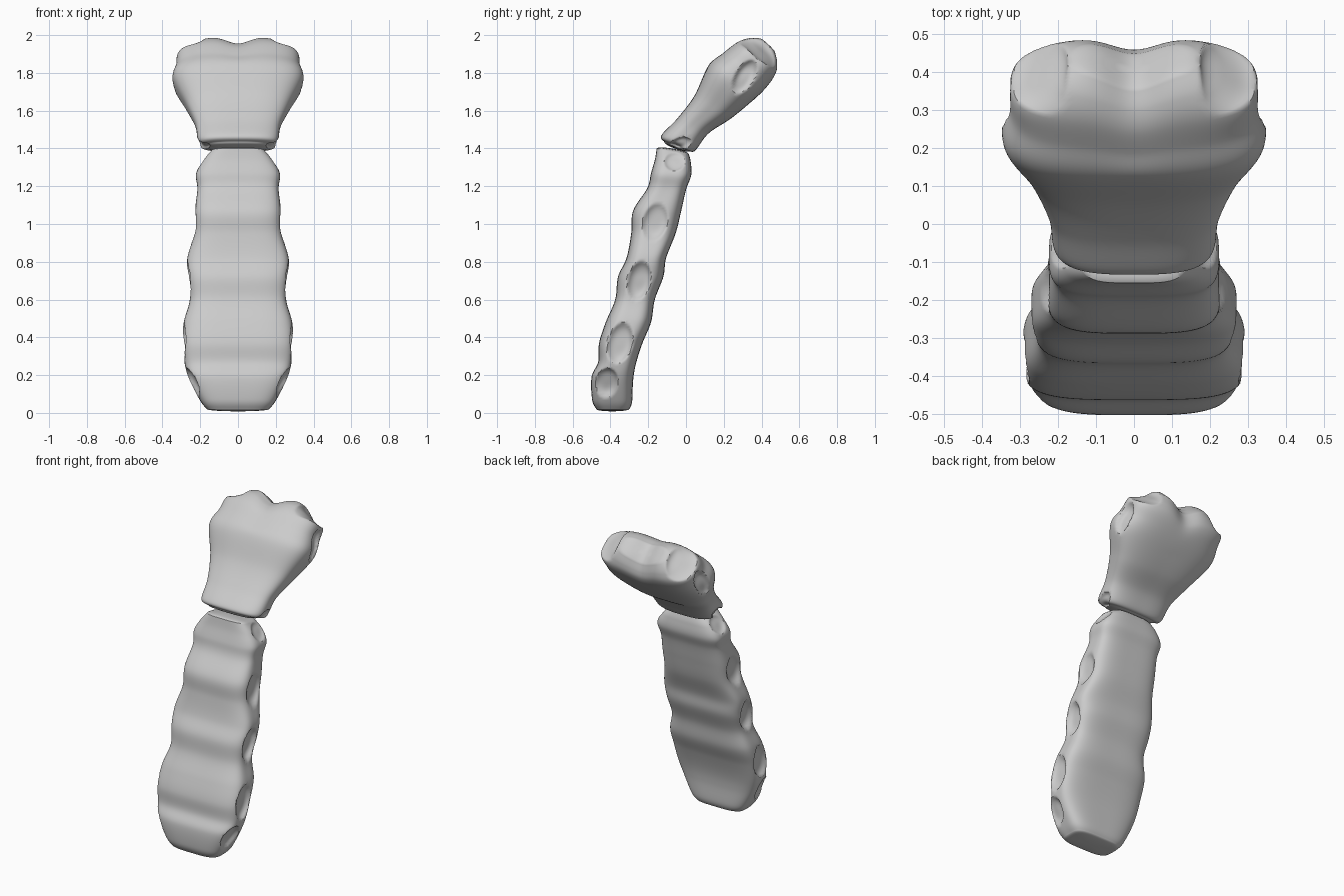
import bpy, bmesh
from math import sin, cos, pi, exp
from mathutils import Vector

if "Cube" in bpy.data.objects:
    bpy.data.objects.remove(bpy.data.objects["Cube"])

RING, STEPS = 112, 9


def spline(p, q, r, s, t):
    return [0.5 * (2*b + (c-a)*t + (2*a-5*b+4*c-d)*t*t + (3*b-a-3*c+d)*t**3)
            for a, b, c, d in zip(p, q, r, s)]


def loft(name, stations, power, dents, notch=0.0, caps=(0.02, 0.02)):
    """Loft rounded-box sections. Station: front y, z, back y, z, half width."""
    rows = []
    n = len(stations)
    for i in range(n - 1):
        ctrl = [stations[max(0, min(n-1, i+k))] for k in (-1, 0, 1, 2)]
        rows += [spline(*ctrl, j / STEPS) for j in range(STEPS)]
    rows.append(list(stations[-1]))

    def mid(r):
        return Vector((0, (r[0]+r[2])/2, (r[1]+r[3])/2))
    axis = (mid(rows[-1]) - mid(rows[0])).normalized()
    # rounded end caps: shrinking rings pushed slightly outwards
    rings = [(r, 1.0, 0.0) for r in rows]
    for s in (0.93, 0.82, 0.66, 0.48, 0.3, 0.14):
        bulge = (1 - s*s) ** 0.5
        rings.insert(0, (rows[0], s, -caps[0] * bulge))
        rings.append((rows[-1], s, caps[1] * bulge))
    bm = bmesh.new()
    loops = []
    top = mid(rows[-1]).dot(axis)
    for r, s, push in rings:
        c = mid(r) + axis * push
        half = Vector((0, (r[2]-r[0])/2, (r[3]-r[1])/2))
        loop = []
        for k in range(RING):
            a = 2*pi*k/RING
            ca, sa = cos(a), sin(a)
            rad = s / (abs(ca)**power + abs(sa)**power) ** (1/power)
            p = c + half*(sa*rad) + Vector((r[4]*ca*rad, 0, 0))
            # saddle in the upper edge
            near = max(0.0, 1 - (top - p.dot(axis)) / 0.3)
            p -= axis * notch * near * exp(-(p.x/0.085)**2)
            # joint facets, mirrored on both sides
            side = 1 if p.x >= 0 else -1
            q = Vector((abs(p.x), p.y, p.z))
            for pos, normal, along, ru, rv, depth in dents:
                nv = Vector(normal).normalized()
                u = Vector(along)
                u = (u - nv*u.dot(nv)).normalized()
                d = q - Vector(pos)
                e = (d.dot(u)/ru)**2 + (d.dot(nv.cross(u))/rv)**2
                if e < 1 and abs(d.dot(nv)) < 0.12:
                    q -= nv * depth * (1 - e*e)
            loop.append(bm.verts.new((side*max(q.x, 0), q.y, q.z)))
        loops.append(loop)
    for a, b in zip(loops, loops[1:]):
        for k in range(RING):
            m = (k+1) % RING
            bm.faces.new((a[k], a[m], b[m], b[k]))
    bm.faces.new(loops[0][::-1])
    bm.faces.new(loops[-1])
    bmesh.ops.recalc_face_normals(bm, faces=bm.faces)
    me = bpy.data.meshes.new(name)
    bm.to_mesh(me)
    bm.free()
    ob = bpy.data.objects.new(name, me)
    bpy.context.collection.objects.link(ob)
    bpy.context.view_layer.objects.active = ob
    ob.select_set(True)
    bpy.ops.object.shade_smooth_by_angle(angle=0.7)
    ob.select_set(False)
    return ob


# lower blade of the breastbone, bottom to top, with rib facets
blade = [
    (-0.475, 0.02, -0.30, 0.02, 0.165),
    (-0.497, 0.07, -0.285, 0.06, 0.20),
    (-0.50, 0.19, -0.28, 0.17, 0.258),
    (-0.465, 0.27, -0.265, 0.26, 0.283),
    (-0.46, 0.37, -0.23, 0.37, 0.293),
    (-0.425, 0.48, -0.185, 0.48, 0.287),
    (-0.375, 0.60, -0.165, 0.60, 0.255),
    (-0.36, 0.72, -0.12, 0.72, 0.264),
    (-0.315, 0.82, -0.105, 0.82, 0.268),
    (-0.29, 0.95, -0.055, 0.95, 0.232),
    (-0.28, 1.07, -0.025, 1.07, 0.228),
    (-0.205, 1.19, 0.0, 1.18, 0.215),
    (-0.185, 1.27, 0.028, 1.26, 0.222),
    (-0.165, 1.34, 0.025, 1.33, 0.185),
    (-0.155, 1.40, 0.015, 1.37, 0.14),
]
tilt = (0, 0.25, 1)
loft("breastbone_blade", blade, 3.8, [
    ((0.23, -0.165, 1.01), (1, -0.15, 0), tilt, 0.10, 0.065, 0.025),
    ((0.26, -0.25, 0.70), (1, -0.2, 0), tilt, 0.105, 0.06, 0.035),
    ((0.285, -0.35, 0.37), (1, -0.2, 0), tilt, 0.11, 0.065, 0.035),
    ((0.24, -0.42, 0.16), (1, -0.15, -0.4), tilt, 0.085, 0.06, 0.03),
    ((0.20, -0.06, 1.34), (1, 0, 0.6), tilt, 0.06, 0.055, 0.015),
], caps=(0.012, 0.014))

# upper plate, bottom to top, with collarbone and first rib facets
plate = [
    (-0.115, 1.435, 0.02, 1.385, 0.165),
    (-0.13, 1.47, 0.05, 1.39, 0.21),
    (-0.045, 1.56, 0.12, 1.48, 0.225),
    (0.045, 1.68, 0.24, 1.56, 0.275),
    (0.12, 1.84, 0.36, 1.66, 0.345),
    (0.20, 1.91, 0.44, 1.74, 0.328),
    (0.27, 1.965, 0.48, 1.80, 0.318),
    (0.33, 1.99, 0.49, 1.85, 0.25),
    (0.385, 1.995, 0.485, 1.90, 0.17),
]
loft("breastbone_upper_plate", plate, 3.0, [
    ((0.335, 0.31, 1.78), (1, 0, 0), (0, 0.6, 1), 0.10, 0.05, 0.03),
    ((0.25, 0.40, 1.92), (0.65, 0.5, 0.55), (0, 0.7, -0.7), 0.11, 0.085, 0.025),
    ((0.20, -0.03, 1.425), (1, 0, -0.5), (0, 1, 0.4), 0.06, 0.035, 0.02),
], notch=0.055, caps=(0.015, 0.012))
